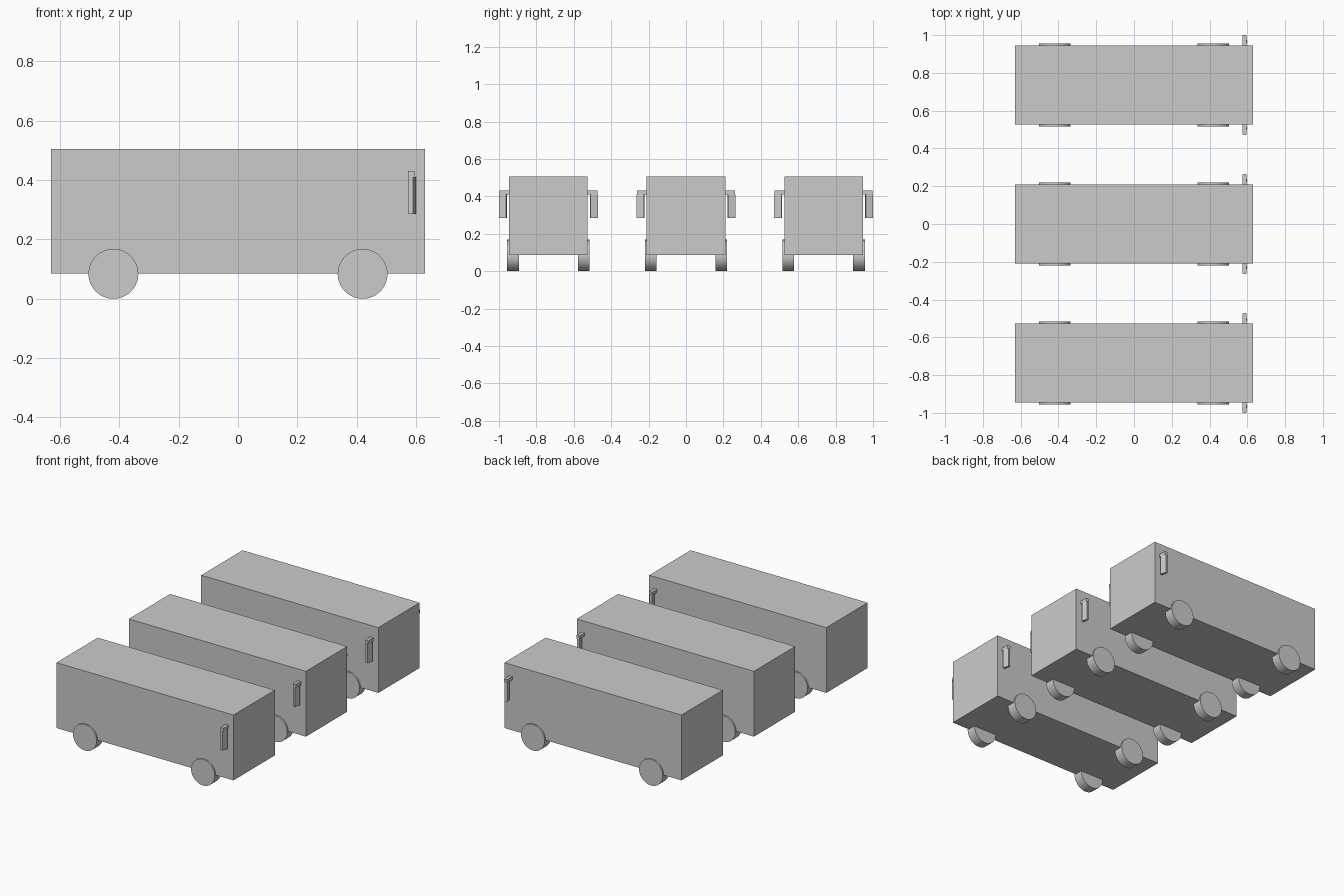
import bpy
from math import radians, pi

if "Cube" in bpy.data.objects:
    bpy.data.objects.remove(bpy.data.objects["Cube"])

BODY_HALF_W = 0.21


def box(name, center, size, rot_z=0.0):
    bpy.ops.mesh.primitive_cube_add(size=1, location=center, rotation=(0, 0, rot_z))
    ob = bpy.context.object
    ob.name = name
    ob.scale = size
    bpy.ops.object.transform_apply(location=False, rotation=False, scale=True)
    return ob


def wheel(name, x, y):
    bpy.ops.mesh.primitive_cylinder_add(
        vertices=48, radius=0.084, depth=0.063,
        location=(x, y, 0.084), rotation=(pi / 2, 0, 0))
    bpy.context.object.name = name
    bpy.ops.object.shade_smooth_by_angle(angle=radians(30))


def bus(label, y0):
    # Plain box body
    box(f"{label}_bus_body", (0, y0, 0.295), (1.26, 2 * BODY_HALF_W, 0.42))

    for side, s in (("right", -1), ("left", 1)):
        # Wheels, half sunk into the body
        for end, x in (("rear", -0.42), ("front", 0.42)):
            wheel(f"{label}_{end}_{side}_wheel", x, y0 + s * 0.189)

        # Mirror arm reaching out from the body side
        box(f"{label}_{side}_mirror_arm",
            (0.584, y0 + s * 0.234, 0.42), (0.021, 0.056, 0.021))
        # Hanging mirror, its outer edge swept back
        box(f"{label}_{side}_mirror",
            (0.587, y0 + s * 0.243, 0.348), (0.016, 0.04, 0.126),
            s * radians(15))


# Three identical buses side by side
for label, y0 in (("near", -0.736), ("middle", 0.0), ("far", 0.736)):
    bus(label, y0)
